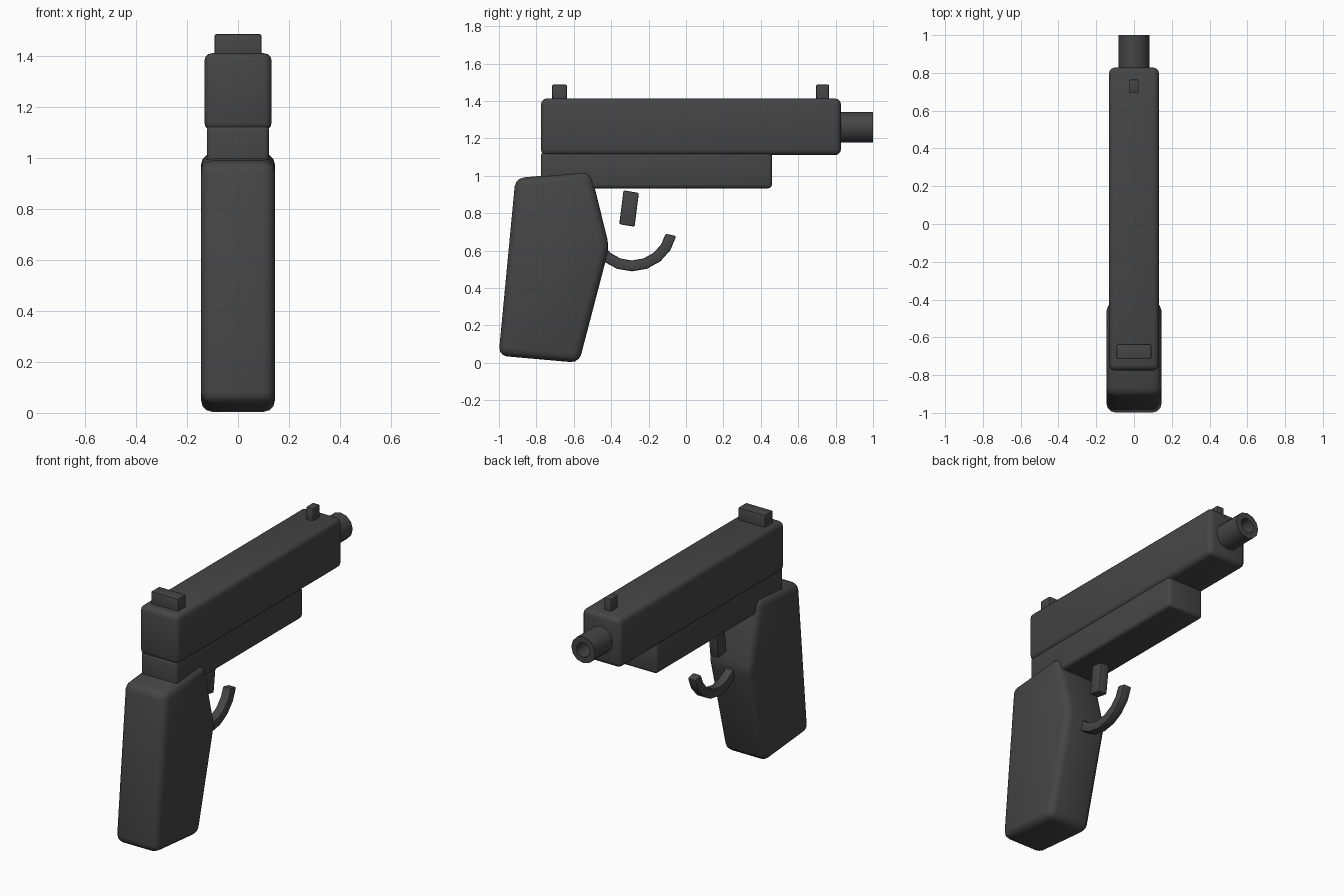
import bpy, bmesh
from math import sin, cos, radians, pi

default = bpy.data.objects.get("Cube")
if default:
    bpy.data.objects.remove(default, do_unlink=True)

gunmetal = bpy.data.materials.new("dark gunmetal")
gunmetal.use_nodes = True
colour = (0.06, 0.06, 0.06, 1)
gunmetal.diffuse_color = colour
gunmetal.node_tree.nodes["Principled BSDF"].inputs["Base Color"].default_value = colour


def finish(name, bm, bevel=0, segments=3):
    """Turn a bmesh into a smooth-shaded object with rounded edges."""
    bmesh.ops.recalc_face_normals(bm, faces=bm.faces)
    mesh = bpy.data.meshes.new(name)
    bm.to_mesh(mesh)
    bm.free()
    mesh.materials.append(gunmetal)
    obj = bpy.data.objects.new(name, mesh)
    bpy.context.collection.objects.link(obj)
    bpy.ops.object.select_all(action='DESELECT')
    obj.select_set(True)
    bpy.context.view_layer.objects.active = obj
    if bevel:
        mod = obj.modifiers.new("rounded edges", 'BEVEL')
        mod.width = bevel
        mod.segments = segments
        mod.limit_method = 'ANGLE'
        mod.angle_limit = radians(24)
        bpy.ops.object.modifier_apply(modifier=mod.name)
    bpy.ops.object.shade_smooth_by_angle(angle=radians(35))
    return obj


def prism(name, profile, half_width, bevel, segments=3):
    """Extrude a side profile of (y, z) points across x."""
    bm = bmesh.new()
    sides = [[bm.verts.new((x, y, z)) for y, z in profile]
             for x in (-half_width, half_width)]
    for side in sides:
        bm.faces.new(side)
    n = len(profile)
    for i in range(n):
        j = (i + 1) % n
        bm.faces.new((sides[0][i], sides[0][j], sides[1][j], sides[1][i]))
    return finish(name, bm, bevel, segments)


def box(name, y0, y1, z0, z1, half_width, bevel, segments=3):
    return prism(name, [(y0, z0), (y1, z0), (y1, z1), (y0, z1)],
                 half_width, bevel, segments)


# Upper body
box("slide", -0.775, 0.828, 1.11, 1.413, 0.132, 0.03)
box("frame", -0.775, 0.46, 0.933, 1.13, 0.122, 0.02)
box("rear_sight", -0.716, -0.636, 1.38, 1.488, 0.092, 0.008, 2)
box("front_sight", 0.695, 0.765, 1.38, 1.488, 0.025, 0.008, 2)

# Grip with a pointed front edge
prism("grip", [(-0.912, 0.987), (-0.51, 1.024), (-0.41, 0.62),
               (-0.572, 0.0), (-1.002, 0.038)], 0.145, 0.045)

# Tilted trigger
prism("trigger", [(-0.334, 0.922), (-0.252, 0.908),
                  (-0.275, 0.727), (-0.357, 0.741)], 0.03, 0.008, 2)

# Curved guard, its back end buried in the grip
steps = 8
angles = [radians(-167 + 154 * i / steps) for i in range(steps + 1)]
bm = bmesh.new()
rings = []
for a in angles:
    rings.append([bm.verts.new((x, -0.289 + r * cos(a), 0.732 + r * sin(a)))
                  for x, r in ((-0.028, 0.185), (0.028, 0.185),
                               (0.028, 0.243), (-0.028, 0.243))])
for a, b in zip(rings, rings[1:]):
    for i in range(4):
        j = (i + 1) % 4
        bm.faces.new((a[i], a[j], b[j], b[i]))
bm.faces.new(rings[0])
bm.faces.new(rings[-1])
finish("trigger_guard", bm, 0.009, 2)

# Barrel with a hollow muzzle, lathed around the y axis
sides = 12
bm = bmesh.new()
rings = []
for radius, y in ((0.081, 0.7), (0.081, 1.0), (0.045, 1.0), (0.045, 0.85)):
    rings.append([bm.verts.new((radius * cos(2 * pi * k / sides), y,
                                1.26 + radius * sin(2 * pi * k / sides)))
                  for k in range(sides)])
for a, b in zip(rings, rings[1:]):
    for k in range(sides):
        m = (k + 1) % sides
        bm.faces.new((a[k], a[m], b[m], b[k]))
bm.faces.new(rings[0])
bm.faces.new(rings[-1])
finish("barrel", bm)
